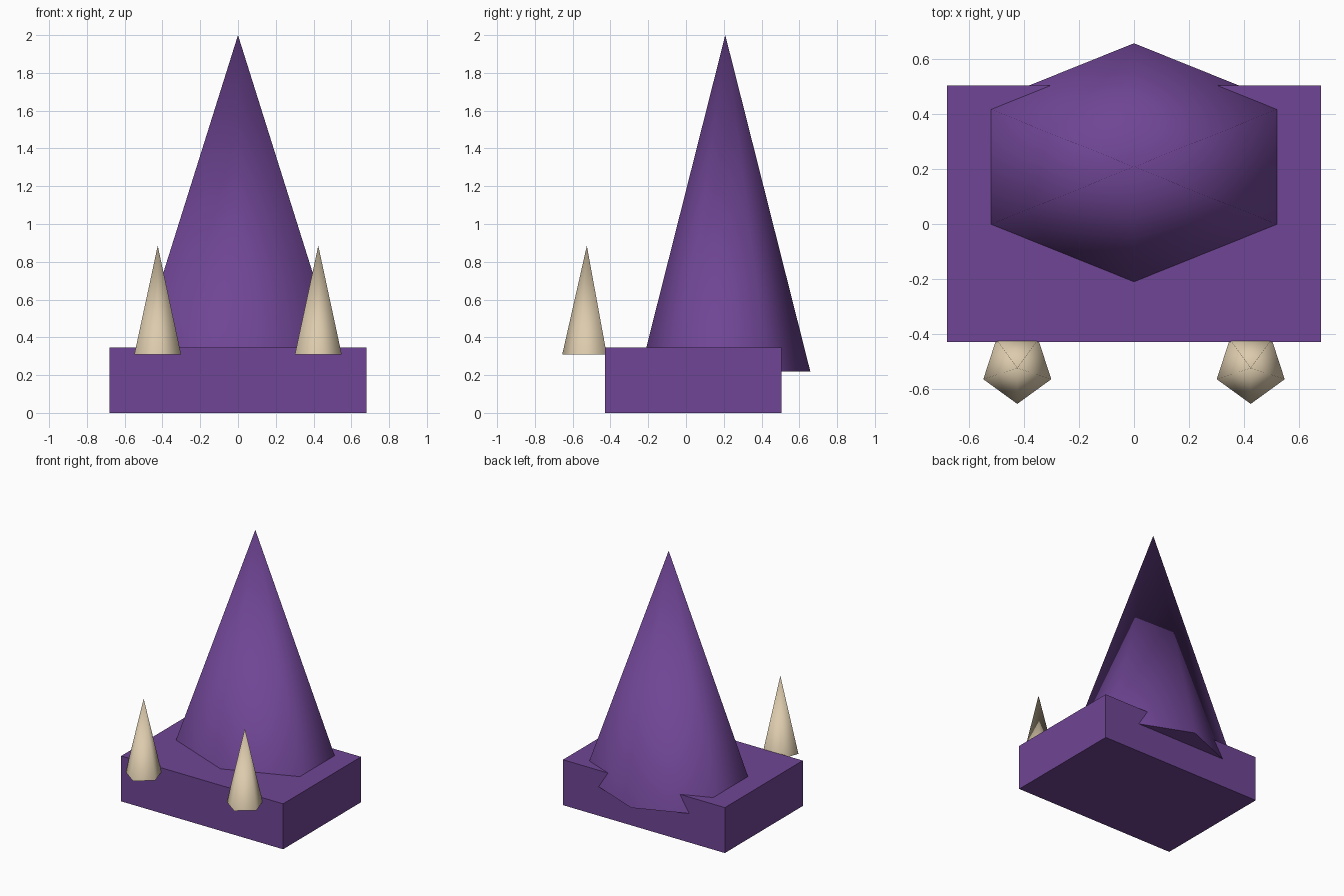
import bpy, bmesh, math

if "Cube" in bpy.data.objects:
    bpy.data.objects.remove(bpy.data.objects["Cube"])


def material(name, rgb):
    m = bpy.data.materials.new(name)
    m.diffuse_color = (*rgb, 1)
    m.use_nodes = True
    m.node_tree.nodes["Principled BSDF"].inputs["Base Color"].default_value = m.diffuse_color
    return m


PURPLE = material("purple", (0.16, 0.06, 0.30))
BONE = material("bone", (0.72, 0.60, 0.42))


def add_object(name, bm, mat):
    mesh = bpy.data.meshes.new(name)
    bmesh.ops.recalc_face_normals(bm, faces=bm.faces)
    bm.to_mesh(mesh)
    bm.free()
    mesh.materials.append(mat)
    obj = bpy.data.objects.new(name, mesh)
    bpy.context.collection.objects.link(obj)
    return obj


def spike(name, sides, rx, ry, start, x, y, z0, z1, mat):
    """Capped pyramid with smooth sides and a sharp base rim."""
    bm = bmesh.new()
    ring = []
    for i in range(sides):
        a = start + 2 * math.pi * i / sides
        ring.append(bm.verts.new((x + rx * math.cos(a), y + ry * math.sin(a), z0)))
    tip = bm.verts.new((x, y, z1))
    bm.faces.new(ring)
    for i in range(sides):
        bm.faces.new((ring[i], ring[(i + 1) % sides], tip)).smooth = True
    for a, b in zip(ring, ring[1:] + ring[:1]):
        bm.edges.get((a, b)).smooth = False
    return add_object(name, bm, mat)


# Base block
bm = bmesh.new()
bmesh.ops.create_cube(bm, size=1)
bmesh.ops.scale(bm, vec=(1.36, 0.935, 0.345), verts=bm.verts)
bmesh.ops.translate(bm, vec=(0, 0.0375, 0.1725), verts=bm.verts)
add_object("base_block", bm, PURPLE)

# Tall six-sided spire, sunk into the block and overhanging its back
spike("spire", 6, 0.646, 0.45, math.pi / 2, 0, 0.208, 0.22, 2.0, PURPLE)

# Pair of small five-sided spikes at the front
for side, sx in (("left", -1), ("right", 1)):
    spike(side + "_front_spike", 5, 0.13, 0.13, -math.pi / 2,
          sx * 0.425, -0.525, 0.31, 0.885, BONE)
